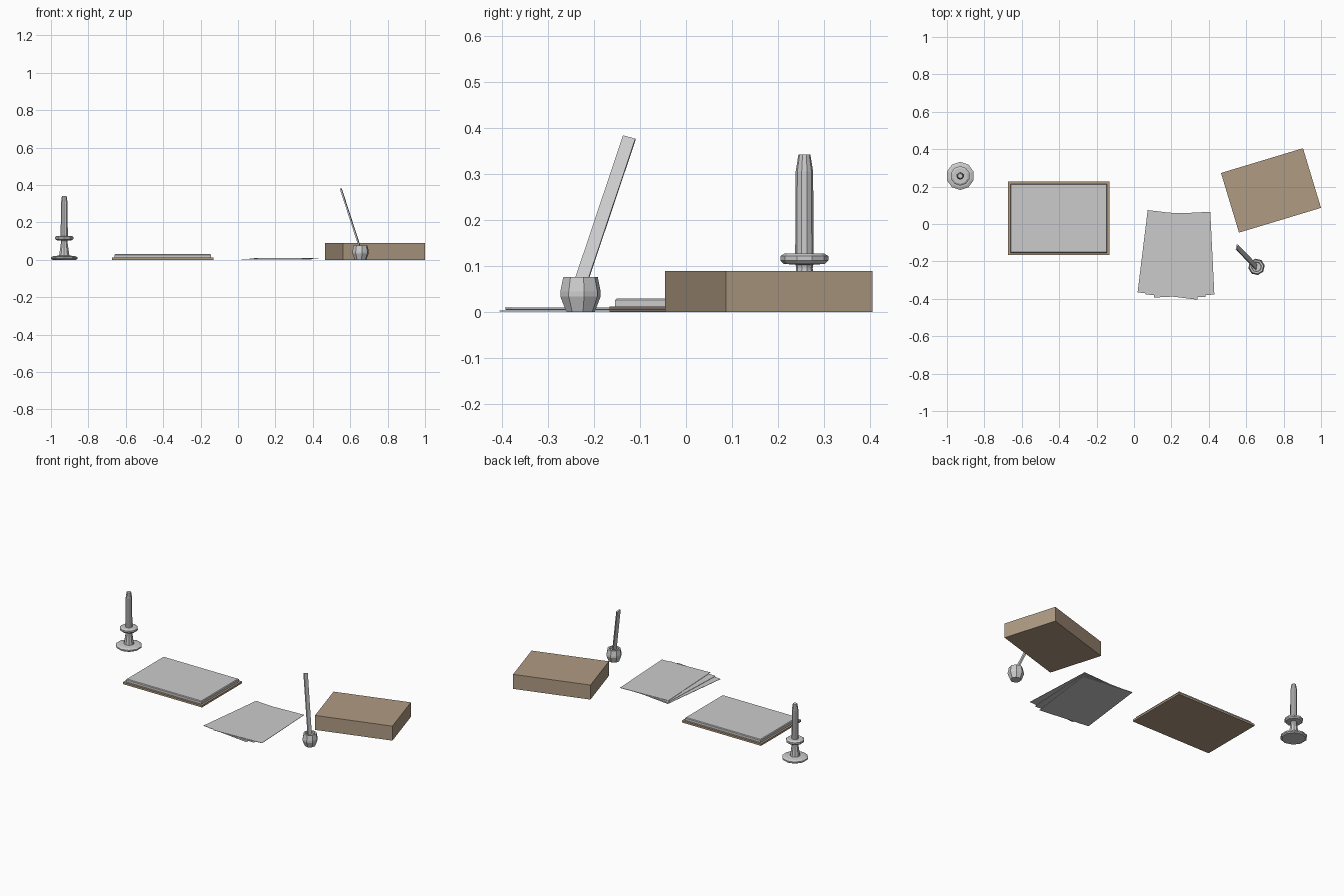
import bpy, bmesh
from math import radians, cos, sin, pi
from mathutils import Matrix, Vector

if "Cube" in bpy.data.objects:
    bpy.data.objects.remove(bpy.data.objects["Cube"])

brown = bpy.data.materials.new("brown_leather")
brown.diffuse_color = (0.43, 0.325, 0.225, 1)
brown.use_nodes = True
brown.node_tree.nodes["Principled BSDF"].inputs["Base Color"].default_value = brown.diffuse_color


def make_object(name, bm, mat=None):
    bmesh.ops.recalc_face_normals(bm, faces=bm.faces)
    mesh = bpy.data.meshes.new(name)
    bm.to_mesh(mesh)
    bm.free()
    obj = bpy.data.objects.new(name, mesh)
    bpy.context.collection.objects.link(obj)
    if mat:
        mesh.materials.append(mat)
    return obj


def box(name, center, size, angle=0, mat=None, top_inset=0):
    """Box standing on center z, turned about z, with optional inset of the top."""
    bm = bmesh.new()
    bmesh.ops.create_cube(bm, size=1)
    for v in bm.verts:
        inset = top_inset if v.co.z > 0 else 0
        v.co = Vector((v.co.x * (size[0] - 2 * inset), v.co.y * (size[1] - 2 * inset),
                       (v.co.z + 0.5) * size[2]))
    bm.transform(Matrix.Translation(center) @ Matrix.Rotation(radians(angle), 4, 'Z'))
    return make_object(name, bm, mat)


def lathe(name, center, profile, sides, start=0):
    """Faceted turned part from (radius, height) points, capped at both ends."""
    bm = bmesh.new()
    rings = []
    for r, z in profile:
        angles = [radians(start) + 2 * pi * i / sides for i in range(sides)]
        rings.append([bm.verts.new((center[0] + r * cos(a), center[1] + r * sin(a), z))
                      for a in angles])
    for low, high in zip(rings, rings[1:]):
        for i in range(sides):
            j = (i + 1) % sides
            bm.faces.new((low[i], low[j], high[j], high[i]))
    bm.faces.new(rings[0][::-1])
    bm.faces.new(rings[-1])
    return make_object(name, bm)


# Candlestick with drip collar, and the candle on it
stick = (-0.929, 0.257)
lathe("candlestick", stick,
      [(0.066, 0), (0.075, 0.006), (0.075, 0.014), (0.06, 0.02), (0.029, 0.023),
       (0.018, 0.095), (0.019, 0.103), (0.045, 0.105), (0.052, 0.112),
       (0.052, 0.122), (0.042, 0.128)], 10, 90)
lathe("candle", stick, [(0.02, 0.12), (0.019, 0.305), (0.013, 0.342)], 10, 90)

# Flat folder: brown board with a grey pad on top
box("folder_board", (-0.4025, 0.03, 0), (0.543, 0.393, 0.012), mat=brown)
box("folder_pad", (-0.4025, 0.03, 0.012), (0.518, 0.368, 0.014))
box("folder_pad_top", (-0.4025, 0.03, 0.026), (0.518, 0.368, 0.004), top_inset=0.004)

# Three fanned sheets of paper
for i, (x, y, a) in enumerate([(0.206, -0.165, -7), (0.231, -0.163, -2.5), (0.258, -0.164, 2.8)]):
    box(f"paper_sheet_{i + 1}", (x, y, 0.002 + 0.003 * i), (0.322, 0.443, 0.002), a)

# Ink pot with a shallow recess in the top
lathe("ink_pot", (0.655, -0.229),
      [(0.031, 0), (0.0445, 0.034), (0.0445, 0.045), (0.038, 0.076),
       (0.027, 0.076), (0.025, 0.066)], 8, 10)

# Flat quill leaning out of the pot
foot, tip = Vector((0.666, -0.243, 0.022)), Vector((0.55, -0.123, 0.379))
axis = (tip - foot).normalized()
wide = Vector((0.005, 0.026, -0.007))
wide = (wide - axis * wide.dot(axis)).normalized()
thin = wide.cross(axis)
bm = bmesh.new()
bmesh.ops.create_cube(bm, size=1)
for v in bm.verts:
    v.co = ((foot + tip) / 2 + thin * v.co.x * 0.008 + wide * v.co.y * 0.028
            + axis * v.co.z * (tip - foot).length)
make_object("quill", bm)

# Closed brown box
box("storage_box", (0.7325, 0.1795, 0), (0.458, 0.333, 0.09), 16.8, brown)
